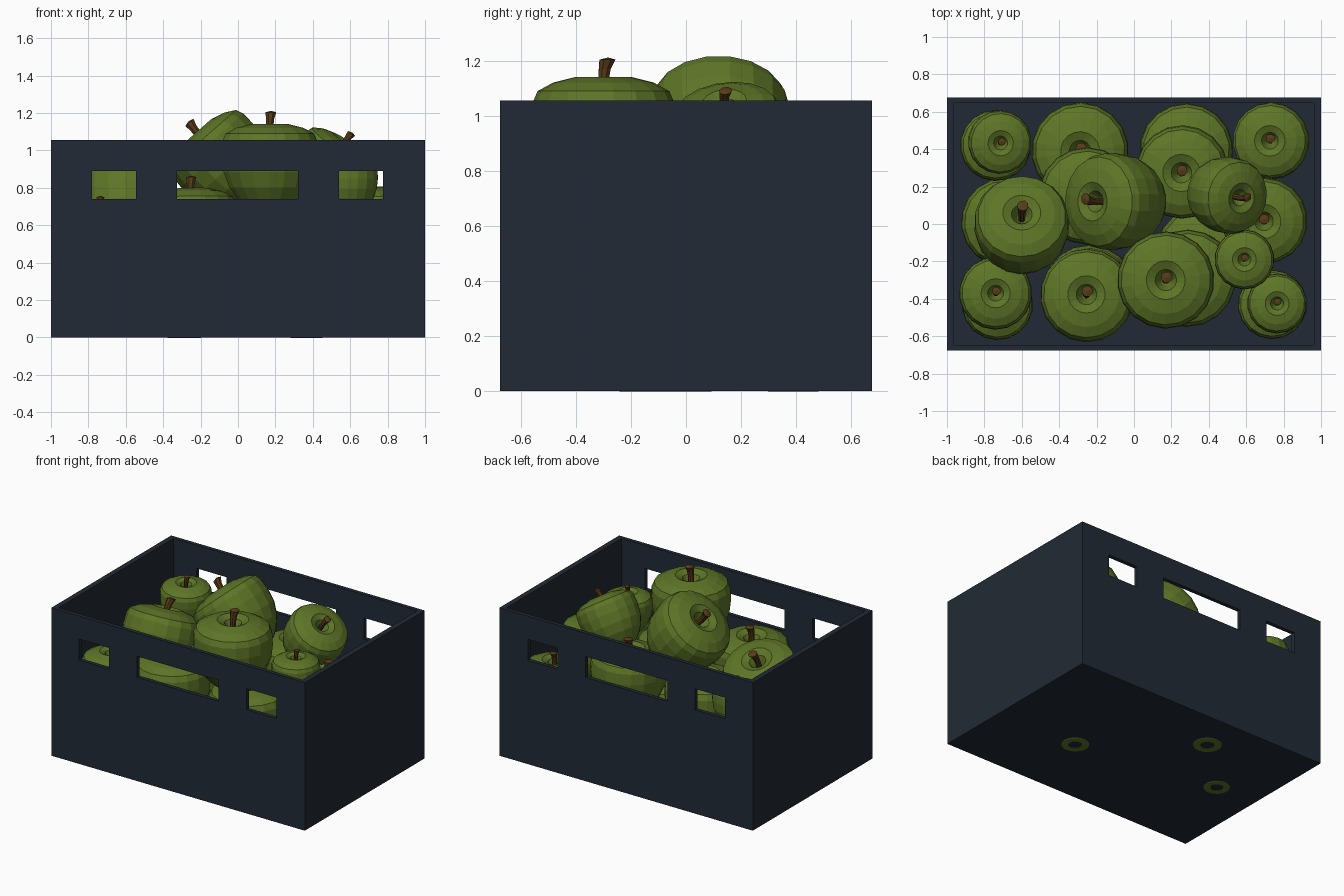
import bpy, bmesh, math
from mathutils import Vector, Matrix

if "Cube" in bpy.data.objects:
    bpy.data.objects.remove(bpy.data.objects["Cube"])


def material(name, rgb):
    m = bpy.data.materials.new(name)
    m.diffuse_color = (*rgb, 1)
    m.use_nodes = True
    m.node_tree.nodes["Principled BSDF"].inputs["Base Color"].default_value = m.diffuse_color
    return m


CRATE = material("dark_plastic", (0.015, 0.023, 0.035))
GREEN = material("apple_skin", (0.11, 0.18, 0.02))
BROWN = material("stem_wood", (0.10, 0.045, 0.010))


def link(name, mesh):
    ob = bpy.data.objects.new(name, mesh)
    bpy.context.collection.objects.link(ob)
    return ob


def box(name, lo, hi):
    lo, hi = Vector(lo), Vector(hi)
    bm = bmesh.new()
    bmesh.ops.create_cube(bm, size=1, matrix=Matrix.Translation((lo + hi) / 2)
                          @ Matrix.Diagonal((*(hi - lo), 1)))
    me = bpy.data.meshes.new(name)
    bm.to_mesh(me)
    bm.free()
    return link(name, me)


def lathe(name, rings, sides, mat):
    """Skin rings of (radius, z, x offset); zero radius closes the end."""
    bm = bmesh.new()
    loops = []
    for r, z, dx in rings:
        n = sides if r else 1
        loops.append([bm.verts.new((dx + r * math.cos(2 * math.pi * i / sides),
                                    r * math.sin(2 * math.pi * i / sides), z))
                      for i in range(n)])
    for a, b in zip(loops, loops[1:]):
        for i in range(sides):
            j = (i + 1) % sides
            quad = [a[i % len(a)], a[j % len(a)], b[j % len(b)], b[i % len(b)]]
            bm.faces.new(list(dict.fromkeys(quad)))
    bmesh.ops.recalc_face_normals(bm, faces=bm.faces)
    me = bpy.data.meshes.new(name)
    bm.to_mesh(me)
    bm.free()
    me.materials.append(mat)
    return me


# Crate: box hollowed out, with three slots through the front and back
crate = box("crate", (-1, -0.675, 0), (1, 0.675, 1.055))
cutters = [box("cavity_cutter", (-0.962, -0.647, 0.03), (0.962, 0.647, 1.3))]
for x0, x1 in ((-0.78, -0.545), (-0.325, 0.32), (0.54, 0.775)):
    cutters.append(box("slot_cutter", (x0, -0.9, 0.74), (x1, 0.9, 0.89)))
bpy.context.view_layer.objects.active = crate
for c in cutters:
    c.hide_render = True
    mod = crate.modifiers.new("cut", 'BOOLEAN')
    mod.operation = 'DIFFERENCE'
    mod.solver = 'EXACT'
    mod.object = c
    bpy.ops.object.modifier_apply(modifier=mod.name)
    bpy.data.objects.remove(c)
crate.data.materials.clear()
crate.data.materials.append(CRATE)

# Shared apple and stem shapes, one unit in radius
profile = [(0, .5), (.1, .58), (.22, .8), (.4, .885), (.7, .81), (.92, .69),
           (.985, .54), (1, .25), (.96, -.1), (.84, -.42), (.66, -.67),
           (.5, -.82), (.34, -.89), (.17, -.89), (0, -.75)]
apple_mesh = lathe("apple", [(r, z, 0) for r, z in profile], 18, GREEN)
stem_mesh = lathe("stem", [(0, .48, 0), (.075, .48, 0), (.08, .85, 0), (.09, 1.0, .02),
                           (.12, 1.13, .06), (0, 1.16, .07)], 8, BROWN)

# Apples: x, y, z, radius, lean x, lean y
apples = [
    # top of the heap
    (0.17, -0.30, 0.91, 0.26, 0, 0), (-0.60, -0.03, 0.675, 0.255, 0, 0.4),
    (-0.07, 0.12, 0.925, 0.26, -0.66, 0), (0.475, 0.16, 0.90, 0.205, 0.55, -0.12),
    (0.59, -0.19, 0.81, 0.16, 0, 0), (-0.72, 0.44, 0.74, 0.17, 0.05, -0.05),
    # middle
    (0.26, 0.28, 0.60, 0.25, -0.03, -0.03), (0.70, 0.02, 0.60, 0.23, -0.03, -0.03),
    (-0.25, -0.385, 0.575, 0.25, -0.02, 0.04), (-0.74, -0.37, 0.53, 0.195, 0, 0),
    (0.765, -0.425, 0.52, 0.16, 0, 0), (0.735, 0.445, 0.49, 0.205, -0.05, 0),
    (-0.25, 0.15, 0.50, 0.26, 0, 0), (0.285, -0.29, 0.48, 0.26, 0, 0),
    (-0.74, 0.42, 0.38, 0.19, 0, 0),
    # bottom
    (-0.288, 0.39, 0.229, 0.26, 0, 0), (-0.685, 0.01, 0.212, 0.24, 0, 0),
    (0.366, -0.153, 0.22, 0.25, 0, 0), (0.28, 0.395, 0.24, 0.25, 0, 0),
    (-0.24, -0.36, 0.24, 0.25, 0, 0), (-0.73, -0.43, 0.20, 0.19, 0, 0),
    (0.74, -0.43, 0.20, 0.185, 0, 0), (0.74, 0.43, 0.20, 0.19, 0, 0),
]
for i, (x, y, z, r, lx, ly) in enumerate(apples, 1):
    axis = Vector((lx, ly, math.sqrt(1 - lx * lx - ly * ly)))
    turn = Vector((0, 0, 1)).rotation_difference(axis).to_matrix().to_4x4()
    place = Matrix.Translation((x, y, z)) @ turn @ Matrix.Rotation(1.2, 4, 'Z') @ Matrix.Scale(r, 4)
    for name, mesh in (("apple", apple_mesh), ("stem", stem_mesh)):
        link(f"{name}_{i}", mesh).matrix_world = place
